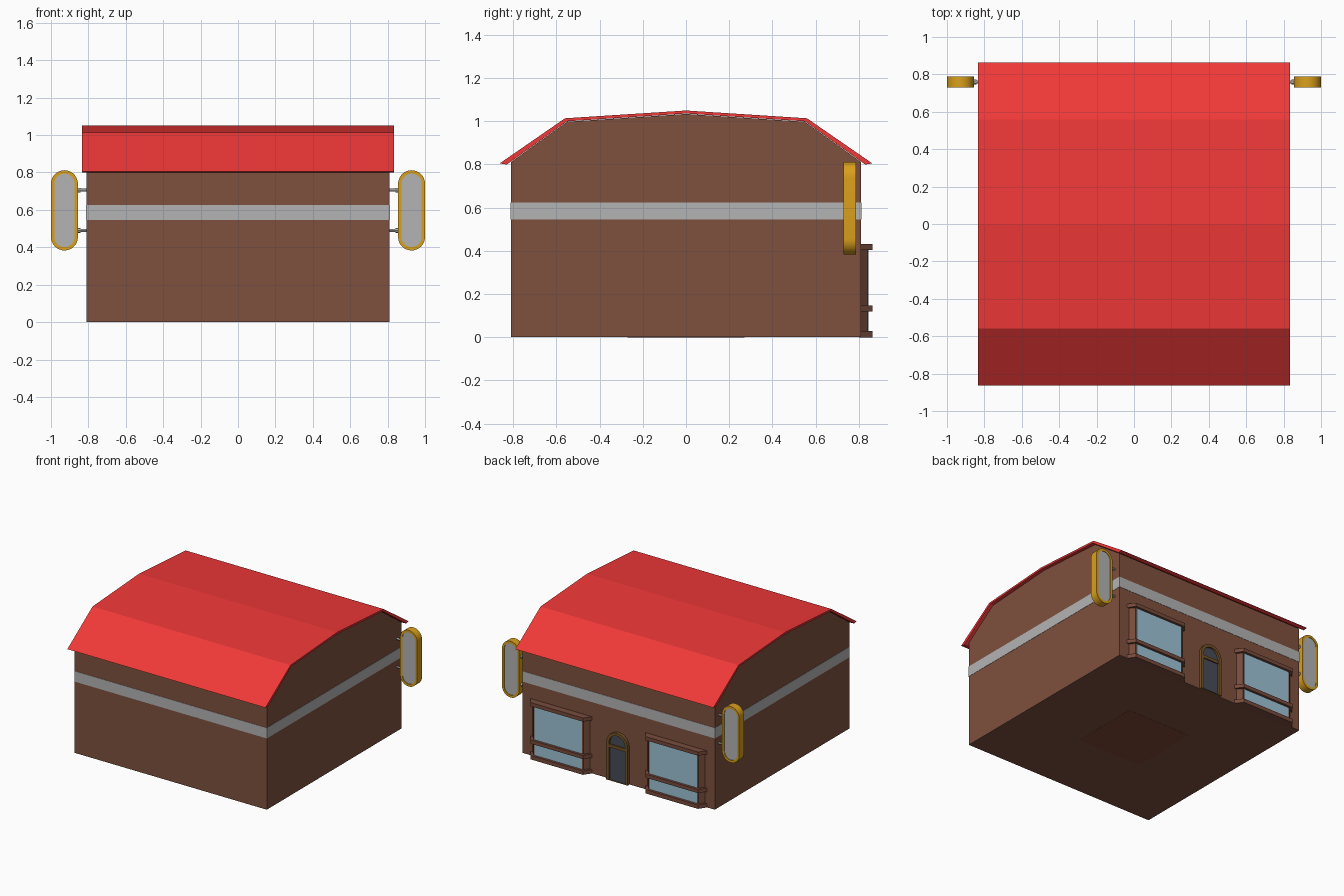
import bpy, bmesh, math
from mathutils import Vector

if "Cube" in bpy.data.objects:
    bpy.data.objects.remove(bpy.data.objects["Cube"])


def material(name, rgb):
    m = bpy.data.materials.new(name)
    lin = [((c / 255 + 0.055) / 1.055) ** 2.4 for c in rgb]
    m.diffuse_color = (*lin, 1)
    m.use_nodes = True
    m.node_tree.nodes["Principled BSDF"].inputs["Base Color"].default_value = m.diffuse_color
    return m


BROWN = material("brown_wall", (126, 81, 62))
TRIM = material("brown_trim", (120, 75, 60))
RED = material("red_roof", (240, 56, 56))
GREY = material("grey_band", (180, 180, 180))
GOLD = material("gold_rim", (218, 160, 28))
GLASS = material("glass", (158, 196, 214))
DOOR = material("door_slate", (72, 76, 88))
FRAME = material("door_frame", (118, 84, 40))
FLOOR = material("floor_patch", (128, 68, 54))

# Map (u, v, depth) to xyz for each extrusion axis
MAP = {'X': lambda u, v, d: (d, u, v),
       'Y': lambda u, v, d: (u, d, v),
       'Z': lambda u, v, d: (u, v, d)}


def prism(name, pts, axis, d0, d1, mat, hole=None):
    """Extrude a 2D outline along an axis; an equal-length hole makes a ring."""
    bm = bmesh.new()
    n = len(pts)
    loop = lambda p, d: [bm.verts.new(MAP[axis](u, v, d)) for u, v in p]
    a, b = loop(pts, d0), loop(pts, d1)
    bands = [(a, b)]
    if hole:
        c, d = loop(hole, d0), loop(hole, d1)
        bands += [(b, d), (d, c), (c, a)]
    else:
        bm.faces.new(a)
        bm.faces.new(b)
    for p, q in bands:
        for i in range(n):
            j = (i + 1) % n
            bm.faces.new((p[i], p[j], q[j], q[i]))
    bmesh.ops.recalc_face_normals(bm, faces=bm.faces)
    me = bpy.data.meshes.new(name)
    bm.to_mesh(me)
    bm.free()
    me.materials.append(mat)
    ob = bpy.data.objects.new(name, me)
    bpy.context.collection.objects.link(ob)
    return ob


def rect(u0, u1, v0, v1):
    return [(u0, v0), (u1, v0), (u1, v1), (u0, v1)]


def arc(cx, cz, r, a0, a1, n):
    return [(cx + r * math.cos(math.radians(a0 + (a1 - a0) * i / n)),
             cz + r * math.sin(math.radians(a0 + (a1 - a0) * i / n))) for i in range(n + 1)]


def stadium(cx, z0, z1, r):
    return arc(cx, z1 - r, r, 0, 180, 16) + arc(cx, z0 + r, r, 180, 360, 16)


def arch(r, spring, z0=0.0):
    return [(-r, z0), (r, z0)] + arc(0, spring, r, 0, 180, 12)


def smooth(ob):
    bpy.ops.object.select_all(action='DESELECT')
    ob.select_set(True)
    bpy.context.view_layer.objects.active = ob
    bpy.ops.object.shade_smooth_by_angle(angle=math.radians(30))


def mirrored(half):
    return half + [(-u, v) for u, v in reversed(half) if u != 0]


# Hall with gambrel gables, band and floor patch
under = mirrored([(0.83, 0.80), (0.55, 1.0), (0, 1.036)])
walls = mirrored([(0.81, 0.001), (0.81, 0.812), (0.55, 0.998), (0, 1.034)])
prism("walls", walls, 'X', -0.81, 0.81, BROWN)
prism("wall_band", rect(-0.812, 0.812, -0.812, 0.812), 'Z', 0.545, 0.625, GREY)
prism("floor_patch", rect(-0.27, 0.27, -0.27, 0.27), 'Z', 0, 0.01, FLOOR)

# Roof sheet
outer = mirrored([(0.863, 0.805), (0.56, 1.014), (0, 1.05)])
prism("roof", outer + under[::-1], 'X', -0.835, 0.835, RED)

# Door with arched frame and transom
smooth(prism("door_frame", arch(0.09, 0.285), 'Y', 0.80, 0.832, FRAME, arch(0.068, 0.285)))
prism("door_panel", rect(-0.07, 0.07, 0, 0.26), 'Y', 0.80, 0.818, DOOR)
prism("door_fanlight", arch(0.07, 0.285, 0.26), 'Y', 0.80, 0.816, DOOR)
prism("door_transom", rect(-0.07, 0.07, 0.25, 0.272), 'Y', 0.80, 0.828, FRAME)


def bay(cx, half, y, flare):
    return [(cx - half - flare, 0.80), (cx + half + flare, 0.80), (cx + half, y), (cx - half, y)]


for side, s in (("left", -1), ("right", 1)):
    # Bay window with three ledges
    wx = 0.485 * s
    prism(f"{side}_bay", bay(wx, 0.21, 0.843, 0.04), 'Z', 0, 0.42, TRIM)
    for part, z0, z1 in (("sill", 0, 0.03), ("rail", 0.12, 0.148), ("cornice", 0.405, 0.433)):
        prism(f"{side}_bay_{part}", bay(wx, 0.22, 0.864, 0.045), 'Z', z0, z1, TRIM)
    for part, z0, z1 in (("lower", 0.03, 0.12), ("upper", 0.148, 0.405)):
        prism(f"{side}_{part}_glass", rect(wx - 0.2, wx + 0.2, z0, z1), 'Y', 0.84, 0.846, GLASS)

    # Hanging sign: gold rim, blank grey panel and two brackets
    sx = 0.928 * s
    smooth(prism(f"{side}_sign_rim", stadium(sx, 0.383, 0.812, 0.072), 'Y', 0.73, 0.788, GOLD,
                 stadium(sx, 0.401, 0.794, 0.054)))
    smooth(prism(f"{side}_sign_panel", stadium(sx, 0.4, 0.795, 0.055), 'Y', 0.735, 0.783, GREY))
    for i, z in enumerate((0.705, 0.49)):
        for part, r, x0, x1 in (("rod", 0.008, 0.80, 0.86), ("collar", 0.013, 0.843, 0.86)):
            ring = arc(0.759, z, r, 0, 330, 11)
            smooth(prism(f"{side}_bracket_{part}_{i}", ring, 'X', x0 * s, x1 * s, GREY))
